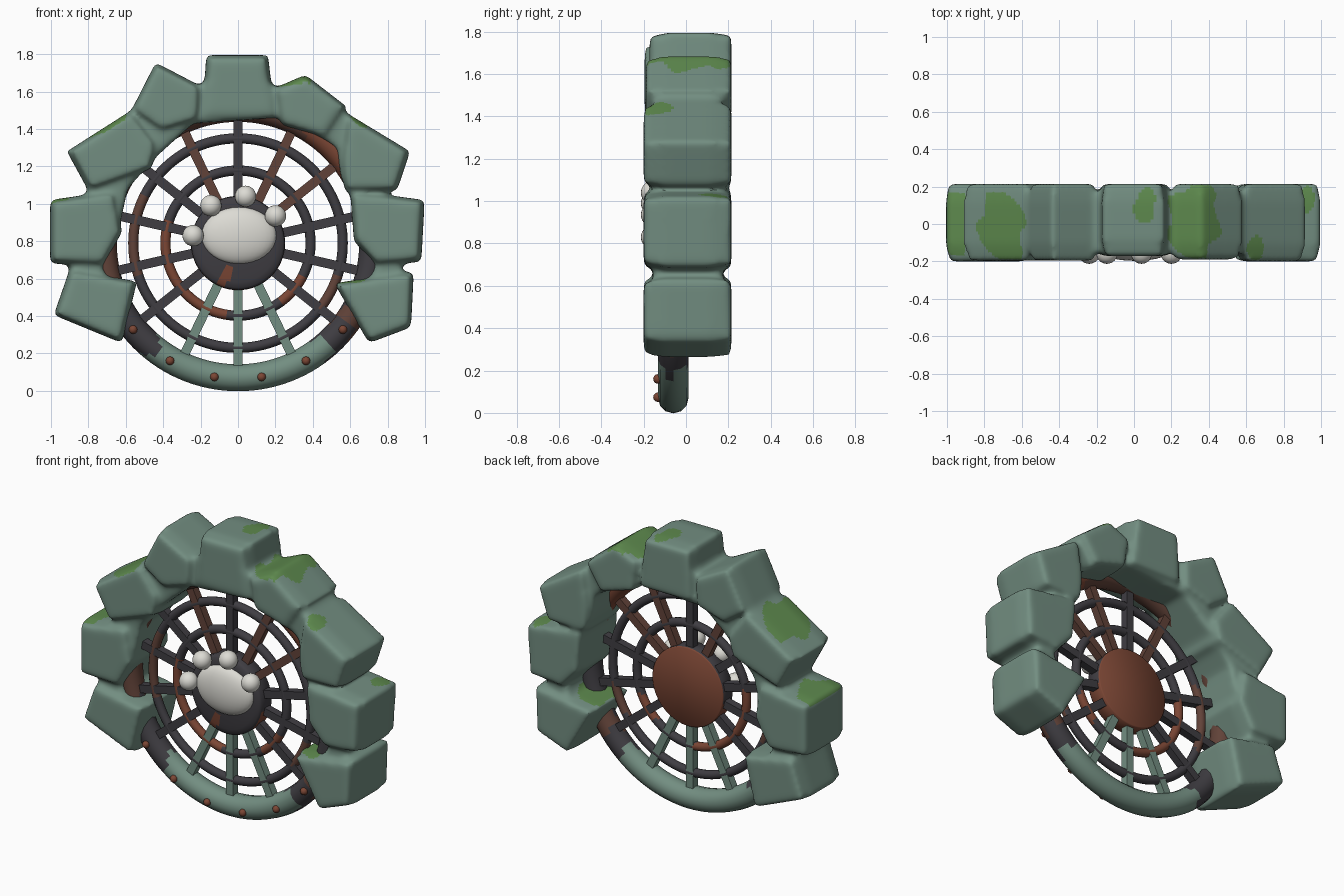
import bpy, bmesh, math
from mathutils import Vector

cube = bpy.data.objects.get("Cube")
if cube:
    bpy.data.objects.remove(cube, do_unlink=True)

CZ = 0.79      # wheel centre height
WY = -0.06     # wheel plane


def material(name, rgb):
    m = bpy.data.materials.new(name)
    m.use_nodes = True
    color = (*rgb, 1)
    m.diffuse_color = color
    node = m.node_tree.nodes["Principled BSDF"]
    node.inputs["Base Color"].default_value = color
    node.inputs["Roughness"].default_value = 0.8
    return m


STONE = material("grey green stone", (0.17, 0.27, 0.22))
MOSS = material("moss green", (0.11, 0.25, 0.075))
IRON = material("dark iron", (0.05, 0.047, 0.055))
RUST = material("rust", (0.2, 0.062, 0.035))
BROWN = material("brown iron", (0.12, 0.055, 0.04))
BONE = material("off white", (0.72, 0.71, 0.66))


def finish(name, mats, rule=None, smooth=True):
    """Name the active object, bake its transform and colour its faces."""
    ob = bpy.context.object
    ob.name = ob.data.name = name
    bpy.ops.object.transform_apply(location=True, rotation=True, scale=True)
    for m in mats:
        ob.data.materials.append(m)
    if rule:
        for p in ob.data.polygons:
            p.material_index = rule(p)
    if smooth:
        bpy.ops.object.shade_smooth_by_angle(angle=math.radians(50))
    return ob


def ball(name, x, y, z, scale, mats, seg=24):
    bpy.ops.mesh.primitive_uv_sphere_add(segments=seg, ring_count=seg // 2,
                                         radius=1, location=(x, y, z))
    bpy.context.object.scale = scale
    return finish(name, mats)


def ring(name, major, minor, mats, rule):
    bpy.ops.mesh.primitive_torus_add(
        major_segments=120, minor_segments=12, major_radius=major,
        minor_radius=minor, location=(0, WY, CZ), rotation=(math.pi / 2, 0, 0))
    return finish(name, mats, rule)


def ragged(p):
    """Angle of a face around the wheel from +x towards up, slightly uneven."""
    a = math.degrees(math.atan2(p.center.z - CZ, p.center.x))
    return (a + 3 * math.sin(p.center.y * 60)) % 360


# Rim: green stone below, iron at its ends, rusty above
def rim_rule(p):
    a = abs((ragged(p) - 270 + 180) % 360 - 180)
    if a < 40:
        return 0
    if p.center.x > 0 and 52 < a < 60:
        return 3
    if a < 72 or (a < 100 and p.center.x > 0):
        return 1
    return 2 if p.center.x > 0.36 else 3


ring("rim", 0.72, 0.072, [STONE, IRON, RUST, BROWN], rim_rule)

# Inner rings with rusty stretches
ring("outer_ring", 0.56, 0.027, [IRON, BROWN],
     lambda p: int(155 < ragged(p) < 200 or 325 < ragged(p) < 345))
ring("inner_ring", 0.388, 0.027, [IRON, RUST],
     lambda p: int(165 < ragged(p) < 265 or 310 < ragged(p) < 335))

# Fourteen spokes
COUNT = 14
for i in range(COUNT):
    a = math.pi / 2 + i * math.tau / COUNT
    mid = 0.4
    bpy.ops.mesh.primitive_cube_add(
        size=1, location=(mid * math.cos(a), WY, CZ + mid * math.sin(a)),
        rotation=(0, -a, 0))
    bpy.context.object.scale = (0.52, 0.05, 0.05)
    if i in (6, 7, 8):
        mat = STONE
    elif i in (1, 12, 13):
        mat = BROWN
    else:
        mat = IRON
    finish(f"spoke_{i + 1}", [mat], smooth=False)


# Hub drum: iron front and upper side, rusty lower side and back
def hub_rule(p):
    c = p.center
    if c.y > -0.03:
        return 1
    if c.y > -0.12:
        return int(c.z < CZ - 0.05 + 0.05 * math.sin(c.x * 25))
    return int(c.z < 0.68 and abs(c.x + 0.07 - (c.z - 0.6) * 0.4) < 0.025)


bm = bmesh.new()
loops = []
for r, y in ((0.06, -0.148), (0.13, -0.143), (0.18, -0.138), (0.21, -0.134),
             (0.238, -0.128), (0.25, -0.115), (0.252, -0.02), (0.246, -0.014)):
    loops.append([bm.verts.new((r * math.cos(k * math.tau / 64), y,
                                CZ + r * math.sin(k * math.tau / 64)))
                  for k in range(64)])
for a, b in zip(loops, loops[1:]):
    for k in range(64):
        j = (k + 1) % 64
        bm.faces.new((a[k], a[j], b[j], b[k]))
bm.faces.new(loops[0])
bm.faces.new(loops[-1])
bmesh.ops.recalc_face_normals(bm, faces=bm.faces)


def link(bm, name):
    """Turn a bmesh into the active, selected object."""
    mesh = bpy.data.meshes.new(name)
    bm.to_mesh(mesh)
    bm.free()
    ob = bpy.data.objects.new(name, mesh)
    bpy.context.collection.objects.link(ob)
    bpy.ops.object.select_all(action="DESELECT")
    ob.select_set(True)
    bpy.context.view_layer.objects.active = ob
    return ob


link(bm, "hub")
finish("hub", [IRON, RUST], hub_rule)

# Pad and four toes
ball("pad", 0.005, -0.135, 0.83, (0.2, 0.062, 0.152), [BONE], seg=32)
for i, (x, z) in enumerate([(-0.24, 0.83), (-0.145, 0.99), (0.04, 1.04), (0.2, 0.935)]):
    ball(f"toe_{i + 1}", x, -0.156, z, (0.057, 0.057, 0.057), [BONE])

# Rivets along the lower rim
for side in (-1, 1):
    for i, deg in enumerate((10, 30, 50.5)):
        a = math.radians(deg)
        ball(f"rivet_{'left' if side > 0 else 'right'}_{i + 1}",
             side * 0.727 * math.sin(a), -0.132, CZ - 0.727 * math.cos(a),
             (0.023, 0.023, 0.023), [RUST], seg=12)

# Stone arch: each block has a front depth and a profile
BLOCKS = [
    (-.172, [(-.17, 1.795), (.16, 1.795), (.2, 1.46), (-.19, 1.46)]),
    (-.195, [(-.44, 1.755), (-.2, 1.63), (-.21, 1.45), (-.41, 1.39), (-.57, 1.5)]),
    (-.195, [(-.915, 1.28), (-.57, 1.5), (-.43, 1.32), (-.46, 1.19), (-.8, 1.07)]),
    (-.2, [(-1.005, 1.02), (-.66, 1.07), (-.62, .85), (-.72, .67), (-1.005, .68)]),
    (-.2, [(-.9, .65), (-.54, .585), (-.62, .255), (-.985, .405)]),
    (-.19, [(.36, 1.69), (.58, 1.52), (.47, 1.35), (.23, 1.42), (.2, 1.62)]),
    (-.2, [(.59, 1.48), (.92, 1.28), (.85, 1.07), (.57, 1.07), (.55, 1.23)]),
    (-.2, [(.77, 1.05), (.998, 1.02), (.98, .69), (.74, .67), (.62, .8), (.6, 1.06)]),
    (-.2, [(.94, .64), (.925, .34), (.7, .255), (.515, .575)]),
]
# Recessed core joining the blocks
CORE = [
    (.8, .5), (.88, .65), (.79, 1.04), (.57, 1.48), (.2, 1.63), (-.19, 1.64),
    (-.57, 1.49), (-.8, 1.06), (-.89, .65), (-.8, .5), (-.65, .5), (-.73, .67),
    (-.64, .85), (-.59, 1.08), (-.45, 1.24), (-.24, 1.43), (.2, 1.46), (.4, 1.38),
    (.53, 1.3), (.55, 1.14), (.6, 1.05), (.64, .85), (.74, .67), (.65, .5)]


def prism(bm, pts, levels):
    """Stack the profile through (depth, scale) levels and cap both ends."""
    mid = sum((Vector(p) for p in pts), Vector((0, 0))) / len(pts)
    rows = []
    for y, s in levels:
        row = [mid + (Vector(p) - mid) * s for p in pts]
        rows.append([bm.verts.new((q.x, y, q.y)) for q in row])
    bm.faces.new(rows[0])
    bm.faces.new(reversed(rows[-1]))
    for a, b in zip(rows, rows[1:]):
        for i in range(len(pts)):
            j = (i + 1) % len(pts)
            bm.faces.new((a[j], a[i], b[i], b[j]))


bm = bmesh.new()
for front, pts in BLOCKS:
    prism(bm, pts, ((front, 0.89), (front + 0.09, 1), (0.12, 1), (0.214, 0.92)))
prism(bm, CORE, ((-0.155, 1), (0.175, 1)))
bmesh.ops.recalc_face_normals(bm, faces=bm.faces)
arch = link(bm, "stone_arch")
remesh = arch.modifiers.new("fuse", "REMESH")
remesh.mode = "VOXEL"
remesh.voxel_size = 0.016
soften = arch.modifiers.new("soften", "SMOOTH")
soften.factor = 0.5
soften.iterations = 12
graph = bpy.context.evaluated_depsgraph_get()
arch.data = bpy.data.meshes.new_from_object(arch.evaluated_get(graph))
arch.modifiers.clear()

# Moss patches on the upward faces: centre and reach
PATCHES = [(Vector(c), r) for c, r in [
    ((-.95, .02, 1.02), .12), ((-.7, -.02, 1.4), .14), ((.06, .1, 1.78), .06),
    ((.32, .02, 1.66), .14), ((.65, -.12, 1.43), .05), ((.92, .14, 1.02), .05),
    ((.63, 0, .6), .11)]]


def moss_rule(p):
    if p.normal.z < 0.4:
        return 0
    for c, r in PATCHES:
        d = p.center - c
        d.y *= 0.7
        if d.length < r * (1 + 0.15 * math.sin(p.center.y * 30 + p.center.x * 20)):
            return 1
    return 0


finish("stone_arch", [STONE, MOSS], moss_rule)
